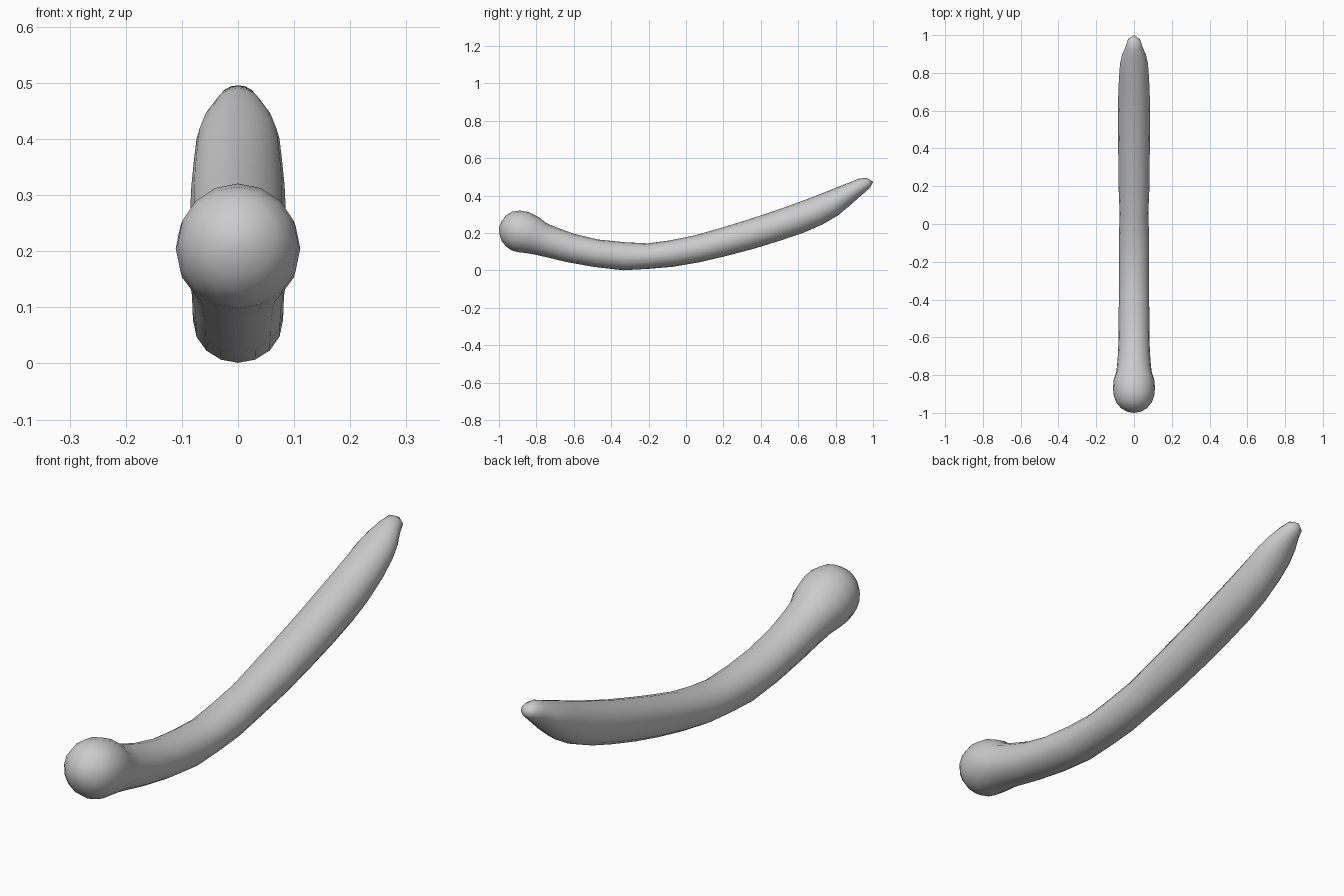
import bpy, bmesh, math
from mathutils import Vector

# Sections along the curved body: y, z, half thickness, half width
SECTIONS = [
    (-0.992, 0.228, 0.034, 0.036),
    (-0.974, 0.225, 0.070, 0.070),
    (-0.945, 0.221, 0.095, 0.094),
    (-0.910, 0.214, 0.109, 0.107),
    (-0.870, 0.205, 0.111, 0.111),
    (-0.825, 0.190, 0.103, 0.108),
    (-0.780, 0.170, 0.090, 0.093),
    (-0.720, 0.151, 0.084, 0.087),
    (-0.620, 0.121, 0.078, 0.082),
    (-0.480, 0.092, 0.074, 0.081),
    (-0.330, 0.076, 0.075, 0.080),
    (-0.200, 0.077, 0.068, 0.079),
    (-0.080, 0.090, 0.071, 0.080),
    (0.060, 0.116, 0.073, 0.076),
    (0.200, 0.152, 0.076, 0.082),
    (0.340, 0.192, 0.079, 0.083),
    (0.480, 0.236, 0.080, 0.085),
    (0.600, 0.278, 0.081, 0.085),
    (0.700, 0.318, 0.078, 0.083),
    (0.780, 0.358, 0.071, 0.079),
    (0.850, 0.400, 0.058, 0.074),
    (0.900, 0.431, 0.047, 0.062),
    (0.940, 0.455, 0.040, 0.044),
    (0.975, 0.470, 0.028, 0.033),
]
SIDES = 16


def loft(name, sections, start, end):
    bm = bmesh.new()
    centres = [Vector((0, s[0], s[1])) for s in sections]
    rings = []
    for i, (y, z, h, w) in enumerate(sections):
        t = (centres[min(i + 1, len(centres) - 1)] - centres[max(i - 1, 0)]).normalized()
        up = Vector((0, -t.z, t.y))
        ring = []
        for k in range(SIDES):
            a = 2 * math.pi * k / SIDES
            p = centres[i] + up * (h * math.sin(a)) + Vector((w * math.cos(a), 0, 0))
            ring.append(bm.verts.new(p))
        rings.append(ring)
    for r0, r1 in zip(rings, rings[1:]):
        for k in range(SIDES):
            n = (k + 1) % SIDES
            bm.faces.new((r0[k], r0[n], r1[n], r1[k]))
    # Rounded end caps
    for ring, pole in ((rings[0], start), (rings[-1], end)):
        v = bm.verts.new(pole)
        for k in range(SIDES):
            bm.faces.new((ring[k], ring[(k + 1) % SIDES], v))
    bmesh.ops.recalc_face_normals(bm, faces=bm.faces)
    for f in bm.faces:
        f.smooth = True
    mesh = bpy.data.meshes.new(name)
    bm.to_mesh(mesh)
    bm.free()
    obj = bpy.data.objects.new(name, mesh)
    bpy.context.collection.objects.link(obj)
    return obj


# Curved rod with a bulbous head and tapered tip
loft("curved_rod", SECTIONS, (0, -1.0, 0.23), (0, 1.0, 0.475))
